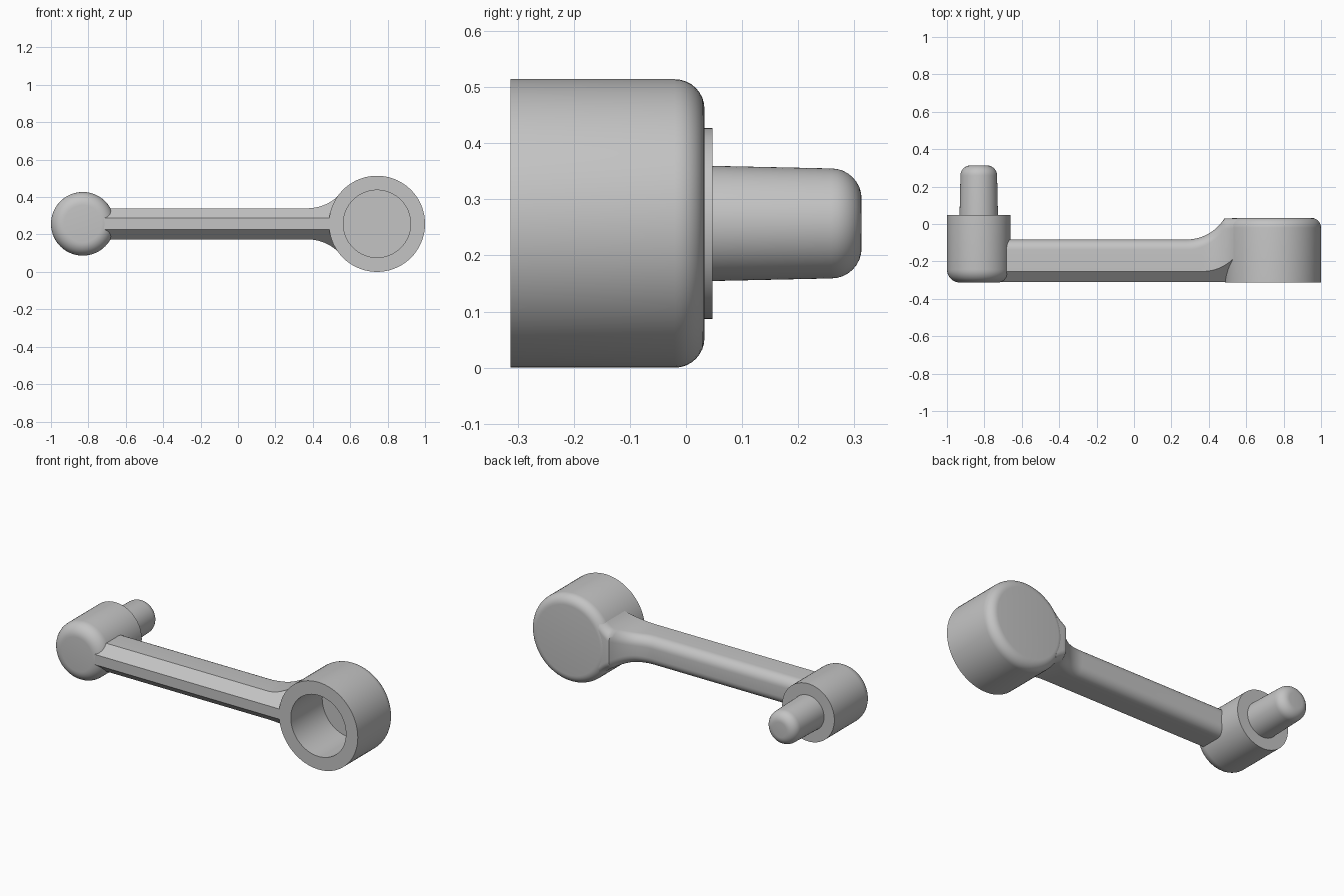
import bpy, bmesh
from math import pi, sin, cos, sqrt, radians

cube = bpy.data.objects.get("Cube")
if cube:
    bpy.data.objects.remove(cube)

steel = bpy.data.materials.new("plain_grey")
steel.use_nodes = True
grey = (0.55, 0.55, 0.55, 1)
steel.diffuse_color = grey
steel.node_tree.nodes["Principled BSDF"].inputs["Base Color"].default_value = grey

AXIS_Z = 0.257
FRONT = -0.313


def finish(name, bm, location):
    bmesh.ops.remove_doubles(bm, verts=bm.verts, dist=1e-5)
    bmesh.ops.recalc_face_normals(bm, faces=bm.faces)
    mesh = bpy.data.meshes.new(name)
    bm.to_mesh(mesh)
    bm.free()
    mesh.materials.append(steel)
    obj = bpy.data.objects.new(name, mesh)
    bpy.context.collection.objects.link(obj)
    obj.location = location
    bpy.ops.object.select_all(action='DESELECT')
    obj.select_set(True)
    bpy.context.view_layer.objects.active = obj
    bpy.ops.object.shade_smooth_by_angle(angle=radians(30))
    return obj


def arc(cx, cy, r, start, end, steps=8):
    angles = [radians(start + (end - start) * i / steps) for i in range(steps + 1)]
    return [(cx + r * cos(a), cy + r * sin(a)) for a in angles]


def lathe(name, profile, x):
    """Turn a (radius, y) profile about the y axis."""
    bm = bmesh.new()
    verts = [bm.verts.new((r, y, 0)) for r, y in profile]
    edges = [bm.edges.new(pair) for pair in zip(verts, verts[1:])]
    bmesh.ops.spin(bm, geom=verts + edges, cent=(0, 0, 0), axis=(0, 1, 0),
                   angle=2 * pi, steps=72, use_merge=True)
    return finish(name, bm, (x, 0, AXIS_Z))


# Large hub with a blind bore in its front and a rounded back
lathe("large_hub",
      [(0, -0.02), (0.18, -0.02), (0.18, FRONT), (0.257, FRONT)]
      + arc(0.204, -0.02, 0.053, 0, 90) + [(0, 0.033)], 0.743)

# Small hub with a rounded front
lathe("small_hub",
      [(0, FRONT)] + arc(0.1, FRONT + 0.07, 0.07, -90, 0)
      + [(0.17, 0.047), (0, 0.047)], -0.83)

# Slightly tapered pin with a rounded tip
lathe("pin",
      [(0, 0.03), (0.103, 0.03)] + arc(0.044, 0.259, 0.054, 0, 90)
      + [(0, 0.313)], -0.83)


# Arm: chamfered front, rounded back, flaring into the large hub
def flare(x, start, r=0.24):
    d = min(max(x - start, 0), r * 0.99)
    return r - sqrt(r * r - d * d)


def arm_section(x):
    half = 0.083 + flare(x, 0.37)
    back = min(-0.083 + flare(x, 0.28), 0.03)
    front = FRONT + 0.002
    upper = [(0.03, front), (half, front + (half - 0.03) * 1.09)]
    upper += arc(half - 0.055, back - 0.055, 0.055, 0, 90)
    return upper + [(-z, y) for z, y in reversed(upper)]


bm = bmesh.new()
stations = [-0.725, 0.28] + [0.28 + 0.27 * i / 24 for i in range(1, 25)]
rings = [[bm.verts.new((x, y, z)) for z, y in arm_section(x)] for x in stations]
for a, b in zip(rings, rings[1:]):
    for i in range(len(a)):
        j = (i + 1) % len(a)
        bm.faces.new((a[i], a[j], b[j], b[i]))
bm.faces.new(rings[0])
bm.faces.new(rings[-1])
finish("arm", bm, (0, 0, AXIS_Z))
